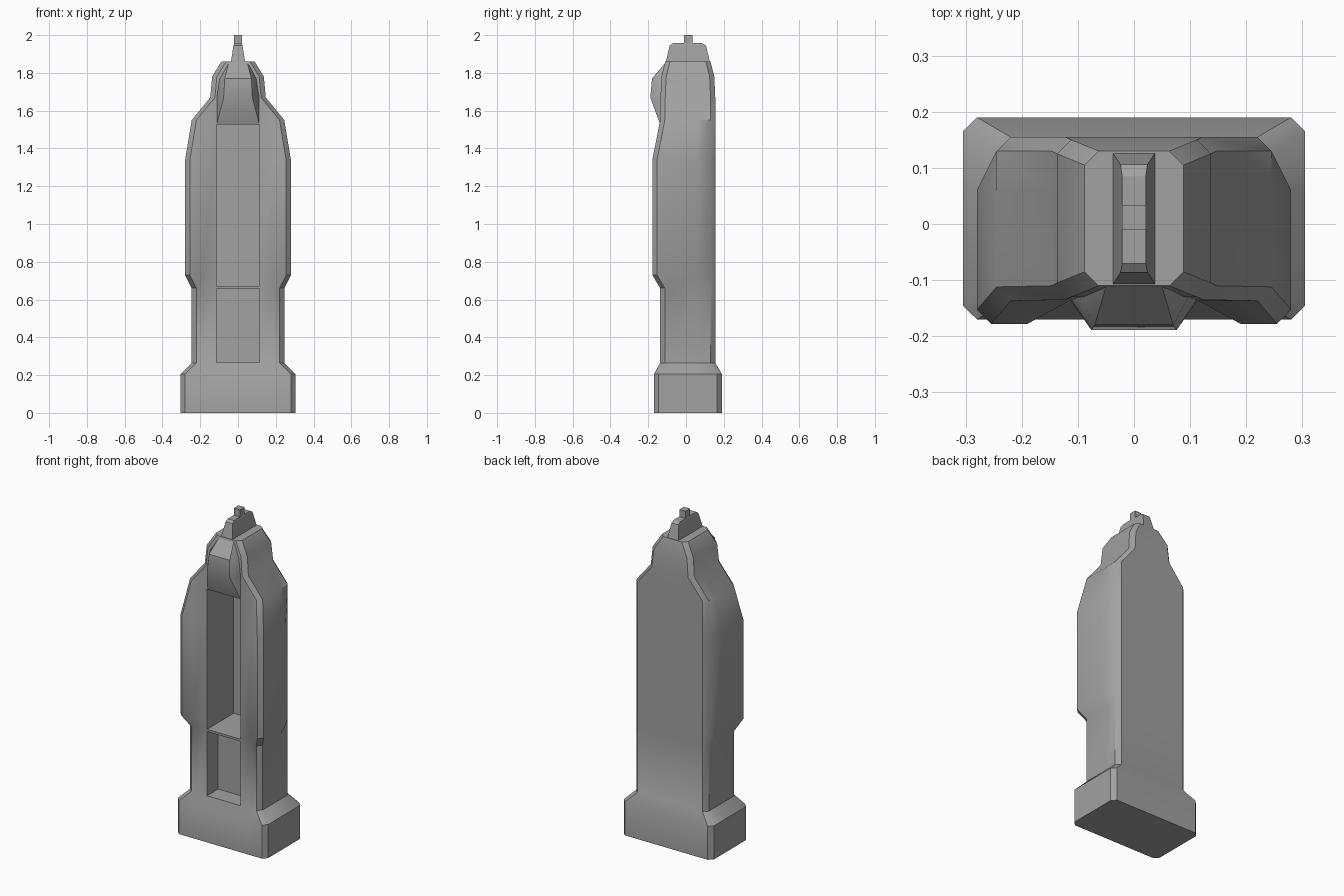
import bpy, bmesh, math

cube = bpy.data.objects.get("Cube")
if cube:
    bpy.data.objects.remove(cube, do_unlink=True)

grey = bpy.data.materials.new("stone grey")
grey.use_nodes = True
colour = (0.36, 0.36, 0.36, 1)
grey.diffuse_color = colour
grey.node_tree.nodes["Principled BSDF"].inputs["Base Color"].default_value = colour


def loft(name, sections):
    """Skin a stack of (height, right-half outline) sections, mirrored in x."""
    bm = bmesh.new()
    rings = []
    for z, half in sections:
        outline = half + [(-x, y) for x, y in reversed(half)]
        rings.append([bm.verts.new((x, y, z)) for x, y in outline])
    count = len(rings[0])
    for low, high in zip(rings, rings[1:]):
        for i in range(count):
            j = (i + 1) % count
            bm.faces.new((low[i], low[j], high[j], high[i]))
    bm.faces.new(rings[0][::-1])
    bm.faces.new(rings[-1])
    bmesh.ops.recalc_face_normals(bm, faces=bm.faces)
    mesh = bpy.data.meshes.new(name)
    bm.to_mesh(mesh)
    bm.free()
    mesh.materials.append(grey)
    obj = bpy.data.objects.new(name, mesh)
    bpy.context.collection.objects.link(obj)
    return obj


def activate(obj):
    bpy.ops.object.select_all(action="DESELECT")
    obj.select_set(True)
    bpy.context.view_layer.objects.active = obj


def smooth(obj):
    activate(obj)
    bpy.ops.object.shade_smooth_by_angle(angle=math.radians(35))


def box(half_width, front, back):
    return [(half_width, front), (half_width, back)]


def carve(obj, name, half_width, front, back, bottom, top):
    side = box(half_width, front, back)
    cutter = loft(name, [(bottom, side), (top, side)])
    cutter.hide_render = True
    mod = obj.modifiers.new(name, "BOOLEAN")
    mod.operation = "DIFFERENCE"
    mod.solver = "EXACT"
    mod.object = cutter
    activate(obj)
    bpy.ops.object.modifier_apply(modifier=mod.name)
    bpy.data.objects.remove(cutter, do_unlink=True)


def tower_section(z, width, rear_width, front, middle, back):
    """Chamfered outline whose front may bulge either side of a flat middle."""
    c = 0.025
    flat = width - c
    return z, [
        (min(0.115, flat * 0.85), middle),
        (min(0.19, flat * 0.93), front),
        (flat, front),
        (width, front + c),
        (width, 0.06),
        (rear_width, back - c),
        (rear_width - c, back),
    ]


# Tower: plinth, shaft, bulged upper shaft and stepped shoulders
foot = (0.305, 0.305, -0.17, -0.17, 0.19)
shaft = (0.245, 0.245, -0.137, -0.137, 0.155)
bulge = (0.28, 0.245, -0.178, -0.137, 0.155)
tower = loft("tower", [tower_section(z, *shape) for z, shape in [
    (0, foot), (0.205, foot),
    (0.265, shaft), (0.66, shaft),
    (0.73, bulge), (1.34, bulge),
    (1.55, shaft),
    (1.67, (0.147, 0.147, -0.135, -0.135, 0.155)),
    (1.78, (0.137, 0.137, -0.13, -0.13, 0.15)),
    (1.86, (0.088, 0.088, -0.11, -0.11, 0.13)),
]])

# Front recesses: deep upper bay and shallower lower panel
carve(tower, "upper_recess", 0.113, -0.4, 0.12, 0.672, 1.528)
carve(tower, "lower_recess", 0.113, -0.4, -0.03, 0.266, 0.658)
smooth(tower)

# Faceted hood above the recess
hood = loft("front_hood", [
    (z, [(face, front), (root, back), (root, 0)])
    for z, face, front, root, back in [
        (1.53, 0.112, -0.138, 0.115, -0.13),
        (1.67, 0.076, -0.189, 0.115, -0.13),
        (1.77, 0.07, -0.18, 0.1, -0.125),
        (1.85, 0.05, -0.112, 0.062, -0.1),
    ]])
smooth(hood)

# Tapered cap and the small pin on top
loft("top_cap", [
    (1.855, box(0.038, -0.108, 0.127)),
    (1.945, box(0.024, -0.086, 0.106)),
    (1.957, box(0.021, -0.07, 0.085)),
])
pin = box(0.021, -0.01, 0.034)
loft("top_pin", [(1.94, pin), (2.0, pin)])
